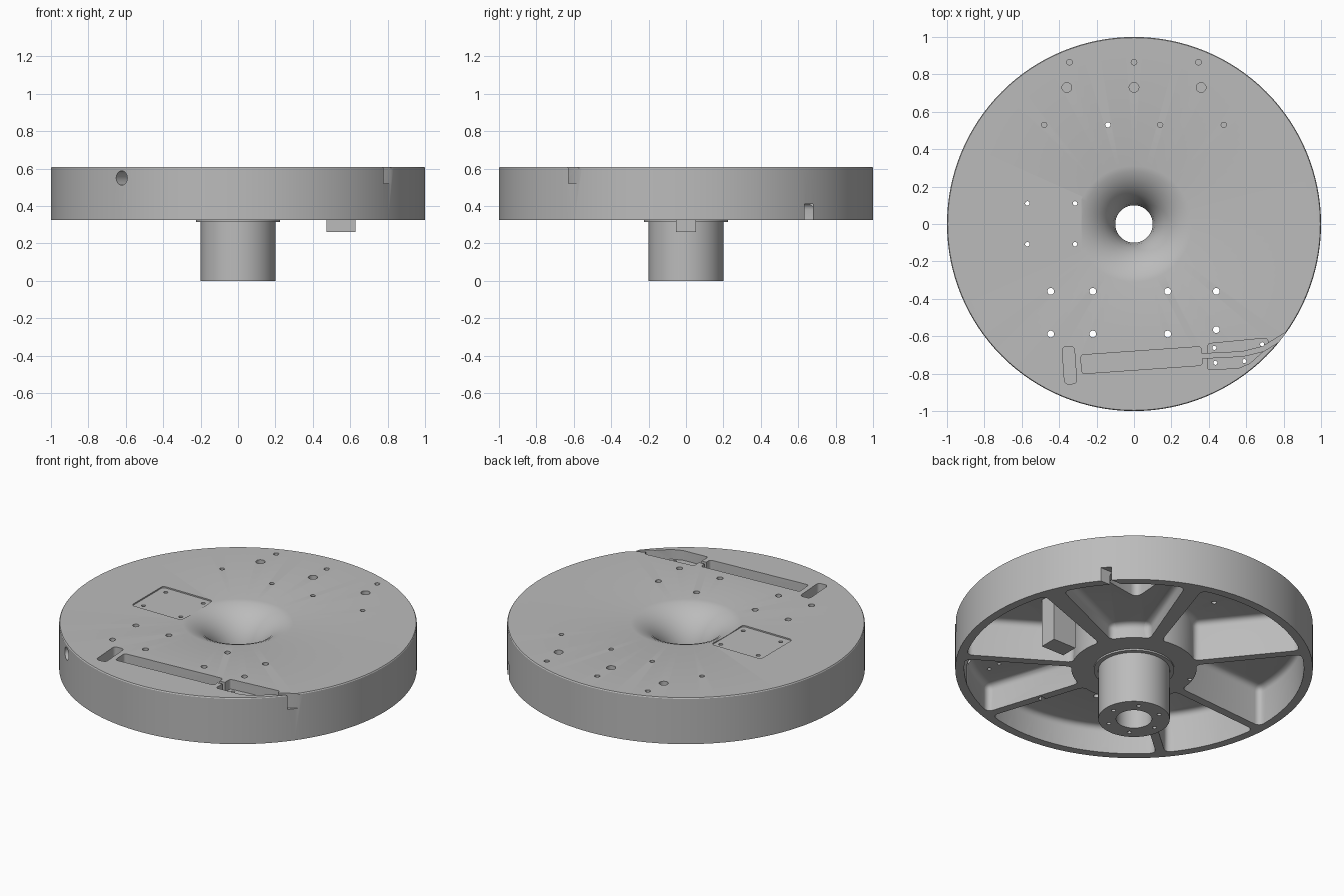
import bpy, bmesh
from math import sin, cos, asin, radians, pi
from mathutils import Matrix, Vector

cube = bpy.data.objects.get("Cube")
if cube:
    bpy.data.objects.remove(cube)

TOP, UNDER = 0.61, 0.325

grey = bpy.data.materials.new("machined grey")
grey.use_nodes = True
grey.diffuse_color = (0.5, 0.5, 0.5, 1)
grey.node_tree.nodes["Principled BSDF"].inputs["Base Color"].default_value = (0.5, 0.5, 0.5, 1)


def make_object(name, bm):
    bmesh.ops.recalc_face_normals(bm, faces=bm.faces)
    mesh = bpy.data.meshes.new(name)
    bm.to_mesh(mesh)
    bm.free()
    mesh.materials.append(grey)
    obj = bpy.data.objects.new(name, mesh)
    bpy.context.collection.objects.link(obj)
    return obj


def prism(bm, points, z0, z1, radius=0.0, fillet_top=False):
    """Upright prism with rounded corners and, if asked, a filleted top edge."""
    part = bmesh.new()
    base = part.faces.new([part.verts.new((x, y, z0)) for x, y in points])
    grown = bmesh.ops.extrude_face_region(part, geom=[base])["geom"]
    for v in grown:
        if isinstance(v, bmesh.types.BMVert):
            v.co.z = z1
    bmesh.ops.recalc_face_normals(part, faces=part.faces)
    if radius:
        edges = []
        for e in part.edges:
            za, zb = (v.co.z for v in e.verts)
            upright = abs(za - zb) > 1e-4
            at_top = min(za, zb) > z1 - 1e-4
            if e.calc_face_angle(0) > 0.4 and (upright or (fillet_top and at_top)):
                edges.append(e)
        bmesh.ops.bevel(part, geom=edges, offset=radius, offset_type='OFFSET',
                        segments=4, profile=0.5, affect='EDGES')
    temp = bpy.data.meshes.new("temp")
    part.to_mesh(temp)
    part.free()
    bm.from_mesh(temp)
    bpy.data.meshes.remove(temp)


def rectangle(cx, cy, length, width, degrees=0):
    turn = Matrix.Rotation(radians(degrees), 2)
    corners = [(-1, -1), (1, -1), (1, 1), (-1, 1)]
    return [Vector((cx, cy)) + turn @ Vector((a * length / 2, b * width / 2)) for a, b in corners]


def sector(start, end, inner, outer, half_rib=0.025, steps=16):
    """Ring sector whose straight sides run parallel to the ribs."""
    points = []
    for r, flip in ((outer, False), (inner, True)):
        inset = asin(half_rib / r)
        a, b = radians(start) + inset, radians(end) - inset
        arc = [a + (b - a) * i / steps for i in range(steps + 1)]
        points += [(r * cos(t), r * sin(t)) for t in (reversed(arc) if flip else arc)]
    return points


def drill(bm, x, y, r, z0, z1):
    bmesh.ops.create_cone(bm, cap_ends=True, segments=20, radius1=r, radius2=r, depth=z1 - z0,
                          matrix=Matrix.Translation((x, y, (z0 + z1) / 2)))


def cut(target, name, bm):
    cutter = make_object(name, bm)
    cutter.hide_render = True
    mod = target.modifiers.new(name, 'BOOLEAN')
    mod.operation, mod.solver, mod.object = 'DIFFERENCE', 'EXACT', cutter
    bpy.context.view_layer.objects.active = target
    bpy.ops.object.modifier_apply(modifier=mod.name)
    bpy.data.objects.remove(cutter)


# Turned body: hub, collar, rim and trumpet-shaped bore
profile = [(0.1, 0), (0.2, 0), (0.2, 0.315), (0.225, 0.315), (0.225, UNDER), (1, UNDER),
           (1, 0.604), (0.996, TOP), (0.31, TOP), (0.28, 0.604), (0.24, 0.588), (0.2, 0.563),
           (0.16, 0.525), (0.13, 0.48), (0.11, 0.43), (0.1, 0.37)]
bm = bmesh.new()
ring = [bm.verts.new((r, 0, z)) for r, z in profile]
edges = [bm.edges.new((ring[i - 1], ring[i])) for i in range(len(ring))]
bmesh.ops.spin(bm, geom=ring + edges, axis=(0, 0, 1), cent=(0, 0, 0), steps=128,
               angle=2 * pi, use_merge=True)
bmesh.ops.remove_doubles(bm, verts=bm.verts, dist=1e-5)
body = make_object("wheel_body", bm)

# Underside pockets between the ribs: start angle, end angle, ceiling height
bm = bmesh.new()
for start, end, ceiling in ((-72, -32, 0.49), (-32, 20, 0.56), (24, 69, 0.415), (72, 129, 0.57),
                            (129, 184, 0.57), (184, 221, 0.57), (221, 288, 0.49)):
    prism(bm, sector(start, end, 0.35, 0.95), 0.28, ceiling, 0.035, True)
cut(body, "rib_pockets", bm)

# Deeper three-sided well in the shallow pocket
bm = bmesh.new()
prism(bm, [(0.40, 0.50), (0.66, 0.54), (0.42, 0.76)], 0.38, 0.5, 0.05)
cut(body, "deep_well", bm)

# Slots and recesses in the top
bm = bmesh.new()
prism(bm, rectangle(0.04, -0.728, 0.645, 0.1, 4), 0.52, 0.65, 0.015)
prism(bm, rectangle(-0.345, -0.755, 0.065, 0.2, 4), 0.52, 0.65, 0.02)
prism(bm, [(0.395, -0.78), (0.56, -0.77), (0.62, -0.745), (0.725, -0.65), (0.71, -0.61),
           (0.395, -0.64)], 0.55, 0.65, 0.012)
prism(bm, rectangle(-0.45, 0, 0.34, 0.31), TOP - 0.008, 0.65, 0.02)
cut(body, "top_slots", bm)

# Cable channel leading out through the rim
bm = bmesh.new()
path = [Vector(p) for p in ((0.34, -0.707), (0.58, -0.695), (0.69, -0.668), (0.85, -0.57))]
side = Vector((-0.004, 0.012))
prism(bm, [p - side for p in path] + [p + side for p in reversed(path)], 0.52, 0.65)
cut(body, "cable_channel", bm)

# Rim notch and radial rim hole
bm = bmesh.new()
prism(bm, rectangle(0.74, 0.657, 0.16, 0.045), 0.28, 0.41)
direction = Vector((-0.62, -0.78, 0)).normalized()
place = Matrix.Translation(direction * 0.98 + Vector((0, 0, 0.55)))
bmesh.ops.create_cone(bm, cap_ends=True, segments=32, radius1=0.038, radius2=0.038, depth=0.16,
                      matrix=place @ direction.to_track_quat('Z', 'Y').to_matrix().to_4x4())
cut(body, "rim_openings", bm)

# Drilled holes
bm = bmesh.new()
for x in (-0.445, -0.22, 0.18, 0.44):
    drill(bm, x, -0.36, 0.018, 0.3, 0.65)
    drill(bm, x, -0.565 if x > 0.4 else -0.588, 0.018, 0.3, 0.65)
for x in (-0.57, -0.315):
    for y in (-0.108, 0.11):
        drill(bm, x, y, 0.012, 0.3, 0.65)
for x in (-0.345, 0, 0.345):
    drill(bm, x, 0.865, 0.015, 0.58, 0.65)
    drill(bm, x * 1.04, 0.73, 0.026, 0.58, 0.65)
for x in (-0.48, 0.14, 0.48):
    drill(bm, x, 0.53, 0.014, 0.58, 0.65)
drill(bm, -0.14, 0.53, 0.014, 0.3, 0.65)
for x, y in ((0.43, -0.662), (0.685, -0.643), (0.435, -0.742), (0.59, -0.733)):
    drill(bm, x, y, 0.011, 0.3, 0.65)
for i in range(6):
    drill(bm, 0.15 * cos(i * pi / 3), 0.15 * sin(i * pi / 3), 0.012, -0.05, 0.06)
cut(body, "drilled_holes", bm)

# Block hanging from a pocket ceiling
bm = bmesh.new()
prism(bm, rectangle(0.55, 0, 0.155, 0.105), 0.26, 0.57)
block = make_object("hanging_block", bm)

bpy.ops.object.select_all(action='DESELECT')
body.select_set(True)
bpy.context.view_layer.objects.active = body
bpy.ops.object.shade_smooth_by_angle(angle=radians(30))
